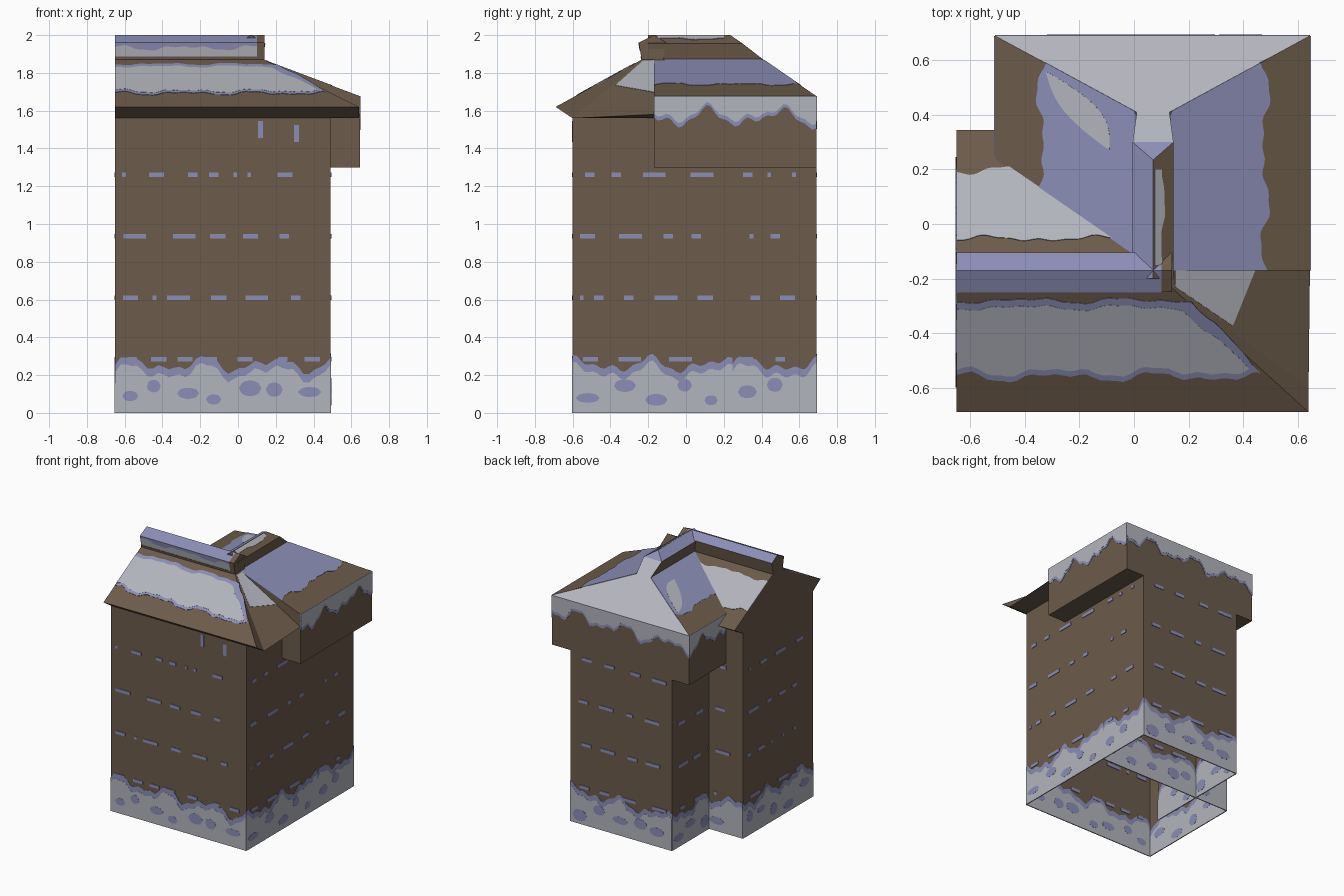
import bpy, math, random
from mathutils import Vector as V

random.seed(4)
cube = bpy.data.objects.get("Cube")
if cube:
    bpy.data.objects.remove(cube)


def material(name, rgb):
    m = bpy.data.materials.new(name)
    m.use_nodes = True
    col = (*rgb, 1)
    m.diffuse_color = col
    b = m.node_tree.nodes["Principled BSDF"]
    b.inputs["Base Color"].default_value = col
    b.inputs["Roughness"].default_value = 0.9
    return m


MATS = [material("timber_brown", (0.150, 0.105, 0.069)),
        material("snow_grey", (0.45, 0.46, 0.51)),
        material("frost_violet", (0.26, 0.27, 0.47))]
BROWN, SNOW, FROST = range(3)


def build(name, verts, faces, colours=None):
    me = bpy.data.meshes.new(name)
    me.from_pydata([tuple(v) for v in verts], [], faces)
    for m in MATS:
        me.materials.append(m)
    for i, p in enumerate(me.polygons):
        p.material_index = colours[i] if colours else BROWN
    ob = bpy.data.objects.new(name, me)
    bpy.context.scene.collection.objects.link(ob)
    return ob


def loft(name, ring_a, ring_b, sides=None, cap_a=None, caps_b=None):
    """Join two rings of points; caps_b lists (ring indices, colour)."""
    n = len(ring_a)
    faces = [(i, (i + 1) % n, n + (i + 1) % n, n + i) for i in range(n)]
    colours = list(sides or [BROWN] * n)
    faces.append(tuple(reversed(range(n))))
    colours.append(BROWN)
    for idx, c in caps_b if caps_b is not None else [(range(n), BROWN)]:
        faces.append(tuple(n + i for i in idx))
        colours.append(c)
    return build(name, ring_a + ring_b, faces, colours)


def walls(name, path, top):
    verts = [(x, y, z) for x, y in path for z in (0, top)]
    return build(name, verts, [(2 * i, 2 * i + 2, 2 * i + 3, 2 * i + 1) for i in range(len(path) - 1)])


# Thin painted strips, gathered by part name and colour
PAINT = {}


def ribbon(name, colour, origin, u, v, a, b, low, high, steps=40):
    verts, faces = PAINT.setdefault((name, colour), ([], []))
    o, u, v = V(origin), V(u), V(v)
    base = len(verts)
    for i in range(steps + 1):
        t = a + (b - a) * i / steps
        verts += [o + u * t + v * low(t), o + u * t + v * high(t)]
    faces += [(base + 2 * i, base + 2 * i + 2, base + 2 * i + 3, base + 2 * i + 1) for i in range(steps)]


def wave(t, k=0.0):
    return 0.5 * math.sin(17 * t + k) + 0.3 * math.sin(29 * t + 2 * k) + 0.2 * math.sin(61 * t + k)


def flat(c):
    return lambda t: c


def blob(name, colour, origin, u, v, centre, width, height, mid):
    def half(t):
        return height / 2 * max(0, 1 - (2 * (t - centre) / width) ** 2) ** 0.5
    ribbon(name, colour, origin, u, v, centre - width / 2, centre + width / 2,
           lambda t: mid - half(t), lambda t: mid + half(t), 8)


# Main walls: front block, and rear block running into it
front_path = [(-.65, -.6), (.49, -.6), (.49, .245), (-.65, .245), (-.65, -.6)]
rear_path = [(.49, .245), (.49, .69), (-.365, .69), (-.365, -.17)]
walls("front_walls", front_path, 1.56)
walls("rear_walls", rear_path, 1.30)

# Snow drift and frosty plank seams on every wall
UP = (0, 0, 1)
for path in (front_path, rear_path):
    for k, (p, q) in enumerate(zip(path, path[1:])):
        o, d = V((*p, 0)), V((*q, 0)) - V((*p, 0))
        length, u = d.length, d.normalized()
        ribbon("drift_edge", FROST, o, u, UP, 0, length, flat(0), lambda t: .255 + .06 * wave(t, k))
        ribbon("drift", SNOW, o, u, UP, 0, length, flat(0), lambda t: .215 + .065 * wave(t, k))
        t = .08
        while t < length - .1:
            w = random.uniform(.07, .13)
            blob("drift_patches", FROST, o, u, UP, t, w, random.uniform(.05, .09), random.uniform(.05, .15))
            t += random.uniform(.11, .2)
        for z in (.285, .61, .935, 1.26):
            t = random.uniform(.03, .1)
            while t < length - .12:
                w = random.choice((.02, .05, .08, .12))
                ribbon("plank_seams", FROST, o, u, UP, t, t + w, flat(z - .012), flat(z + .012), 1)
                t += w + random.uniform(.05, .15)
for x, z in ((.12, 1.5), (.31, 1.48)):
    ribbon("icicles", FROST, (x, -.6, z), (1, 0, 0), UP, -.013, .013, flat(-.045), flat(.045), 1)

# Front gable roof; its right end tapers to a hip
gable = [(-.6, 1.56), (-.69, 1.62), (-.235, 1.87), (-.115, 1.87), (.345, 1.62), (.245, 1.56)]
ends = (.64, .64, .14, .14, .14, .14)
loft("front_roof", [V((-.65, y, z)) for y, z in gable],
     [V((x, y, z)) for x, (y, z) in zip(ends, gable)],
     caps_b=[((0, 1, 2), BROWN), ((2, 3, 4, 5), BROWN)])
A, B = V((.14, -.235, 1.87)), V((.64, -.6, 1.56))
C, E = V((.645, -.17, 1.58)), V((.14, -.17, 1.87))
build("corner_roof", [A, B, C, E, (.49, -.6, 1.56), (.49, -.17, 1.56)], [(0, 1, 2, 3), (1, 4, 5, 2)])
ribbon("corner_snow", SNOW, E, C - E, B - C, .02, .6, flat(0),
       lambda t: min(.12 + .8 * t, .75 * (.6 - t) / .25))

# Rear roof with deep boxed eaves and a snowy hip at the back
rear = [(-.51, 1.3), (-.51, 1.677), (.01, 1.87), (.13, 1.87), (.645, 1.677), (.645, 1.3)]
backs = (.69, .69, .41, .41, .69, .69)
loft("rear_roof", [V((x, -.17, z)) for x, z in rear],
     [V((x, y, z)) for y, (x, z) in zip(backs, rear)],
     caps_b=[((0, 1, 4, 5), BROWN), ((1, 2, 3, 4), SNOW)])

# Snow hanging over the boxed eaves
for k, (o, u, n) in enumerate((((.645, -.17, 1.677), (0, 1, 0), .86),
                               ((.645, .69, 1.677), (-1, 0, 0), 1.155),
                               ((-.51, .69, 1.677), (0, -1, 0), .44))):
    ribbon("eave_frost", FROST, o, u, UP, 0, n, lambda t: -.115 + .07 * wave(t, k + 3), flat(0))
    ribbon("eave_snow", SNOW, o, u, UP, 0, n, lambda t: -.095 + .065 * wave(t, k + 3), flat(0))

# Frost on both rear slopes, cut off at the hip
def hip(y):
    return max(0, (y - .41) / .28 * .515)


for side in (-1, 1):
    down = V((side * .515, 0, -.193)) / .515
    ribbon("slope_frost", FROST, (.07 + side * .06, 0, 1.87), (0, 1, 0), down, -.17, .61,
           hip, lambda y: max(hip(y), .35 + .025 * wave(y)))
ribbon("slope_snow", SNOW, (.01, 0, 1.87), (0, 1, 0), (-1, 0, -.375), .27, .56,
       lambda y: .1 + .8 * (y - .27) - .08 * math.sin((y - .27) * 10.8),
       lambda y: .1 + .8 * (y - .27) + .05 * math.sin((y - .27) * 10.8))

# Snow bands on both slopes of the front roof
def band(t):
    return min(1, max(0, (.42 - t) / .25))


fs = V((0, .455, .25)) / .455
ribbon("front_snow_edge", FROST, (0, -.69, 1.62), (1, 0, 0), fs, -.65, .46,
       lambda t: .13 + .025 * wave(t), lambda t: .15 + .26 * min(1, max(0, (.46 - t) / .25)) + .015 * wave(t, 2))
ribbon("front_snow", SNOW, (0, -.69, 1.62), (1, 0, 0), fs, -.65, .42,
       lambda t: .15 + .025 * wave(t), lambda t: .16 + .225 * band(t) + .015 * wave(t, 2))
ribbon("back_snow", SNOW, (0, .345, 1.62), (1, 0, 0), (0, -1, .543), -.65, -.03,
       lambda t: .15 + .02 * wave(t), lambda t: .4 + .015 * wave(t, 1))

# Ridge caps: one along the front roof with a bare end, one along the rear roof
cap = [(-.235, 1.87), (-.25, 1.96), (-.17, 2.0), (-.105, 1.96), (-.12, 1.87)]


def cap_ring(x):
    return [V((x, y, z)) for y, z in cap]


loft("front_ridge", cap_ring(-.65), cap_ring(.1), [SNOW, FROST, FROST, BROWN, BROWN],
     caps_b=[(range(5), FROST)])
loft("front_ridge_end", cap_ring(.1), cap_ring(.14))
ribbon("ridge_base", BROWN, (0, -.235, 1.87), (1, 0, 0), (0, -.015, .09), -.65, .1, flat(0), flat(.18), 1)
ribbon("ridge_frost", FROST, (0, -.235, 1.87), (1, 0, 0), (0, -.015, .09), -.65, .1,
       lambda t: .7 + .2 * wave(t), flat(1))
rear_cap = [(.01, 1.87, .41), (-.005, 1.955, .30), (.07, 2.0, .235), (.145, 1.955, .30), (.13, 1.87, .41)]
loft("rear_ridge", [V((x, -.2, z)) for x, z, y in rear_cap], [V((x, y, z)) for x, z, y in rear_cap],
     [BROWN, FROST, BROWN, BROWN, BROWN], caps_b=[((0, 1, 3, 4), SNOW), ((1, 2, 3), FROST)])
ribbon("rear_ridge_snow", SNOW, (.07, 0, 2.0), (0, 1, 0), (1, 0, -.6), -.15, .2,
       flat(.005), lambda t: .035 + .01 * wave(t), 12)

# Turn the painted strips into thin plates, later colours slightly prouder
for (name, colour), (verts, faces) in PAINT.items():
    ob = build(name, verts, faces, [colour] * len(faces))
    mod = ob.modifiers.new("thickness", 'SOLIDIFY')
    mod.thickness = .009 if "patches" in name or name == "plank_seams" else .007 if colour == SNOW else .005
    mod.offset = 0
